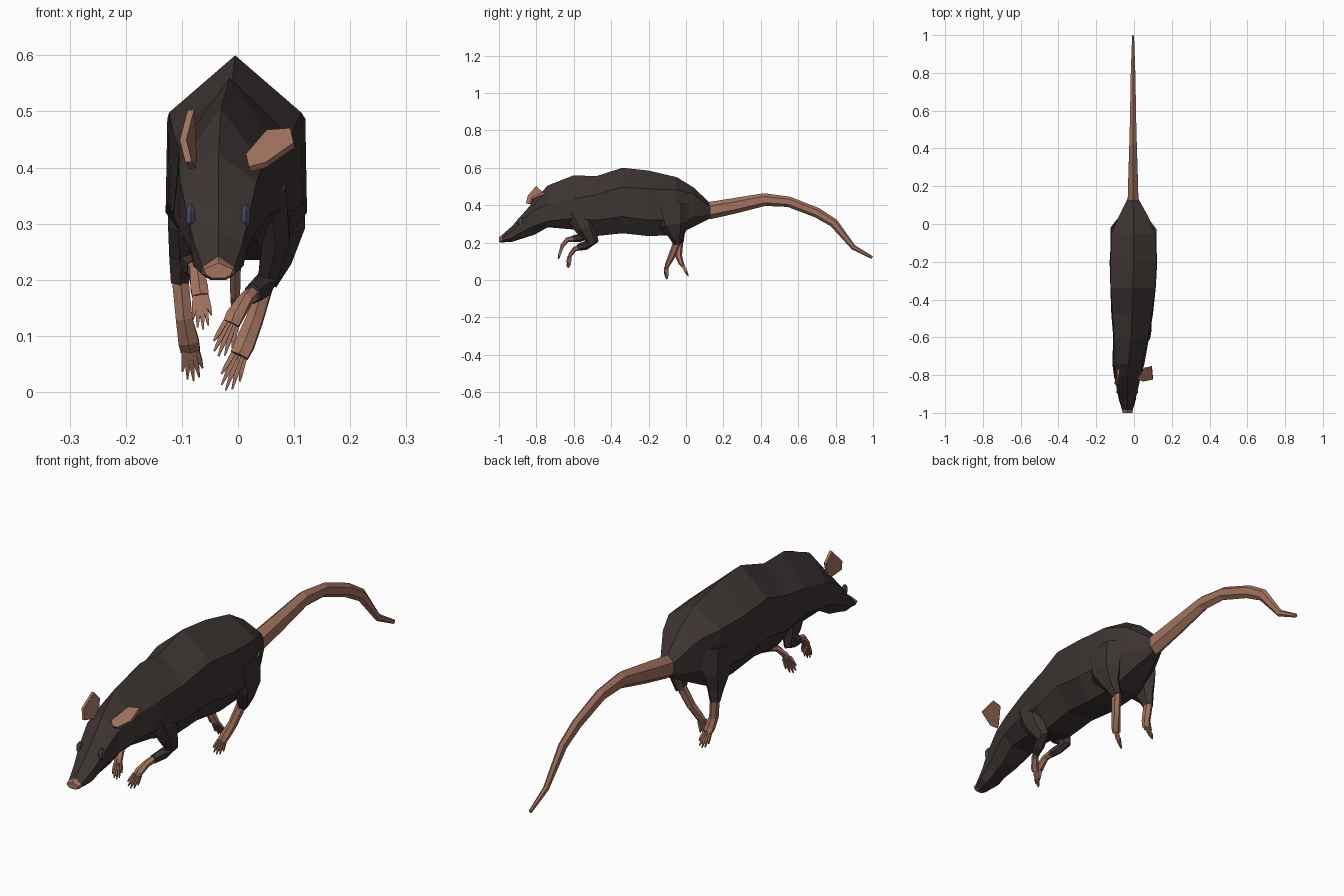
import bpy, bmesh, math
from mathutils import Vector as V


def material(name, rgb):
    m = bpy.data.materials.new(name)
    m.diffuse_color = (*rgb, 1)
    return m


FUR = material("dark_fur", (0.045, 0.034, 0.032))
SKIN = material("bare_skin", (0.36, 0.17, 0.115))
EYE = material("eye_dark", (0.07, 0.075, 0.12))


def build(name, mat, lofts):
    """Each loft is a list of rings with equal point counts, capped at both ends."""
    bm = bmesh.new()
    for rings in lofts:
        vs = [[bm.verts.new(p) for p in r] for r in rings]
        n = len(vs[0])
        for a, b in zip(vs, vs[1:]):
            for i in range(n):
                j = (i + 1) % n
                bm.faces.new((a[i], a[j], b[j], b[i]))
        bm.faces.new(vs[0])
        bm.faces.new(vs[-1])
    bmesh.ops.recalc_face_normals(bm, faces=bm.faces)
    me = bpy.data.meshes.new(name)
    bm.to_mesh(me)
    bm.free()
    me.materials.append(mat)
    ob = bpy.data.objects.new(name, me)
    bpy.context.collection.objects.link(ob)
    return ob


def tube(path, n=6):
    """Rings along a path of (x, y, z, side radius, other radius)."""
    pts = [V(p[:3]) for p in path]
    rings = []
    for k, p in enumerate(path):
        t = (pts[min(k + 1, len(pts) - 1)] - pts[max(k - 1, 0)]).normalized()
        side = (V((1, 0, 0)) - t * t.x).normalized()
        up = side.cross(t)
        ring = []
        for i in range(n):
            a = 2 * math.pi * (i + 0.5) / n
            ring.append(pts[k] + side * math.cos(a) * p[3] + up * math.sin(a) * p[4])
        rings.append(ring)
    return rings


def body_ring(y, cx, top, wu, zu, wl, zl, bot):
    zb = bot
    half = [(wu, zu), (wl, zl), (wl * 0.5, zb)]
    pts = [(0, top)] + half + [(-x, z) for x, z in reversed(half)]
    return [(cx + x, y, z) for x, z in pts]


# Body and head: y, centre x, top, upper half width and z, lower half width and z, bottom
sections = [
    (-.985, -.035, .240, .028, .222, .028, .210, .201),
    (-.93, -.035, .288, .042, .262, .045, .225, .204),
    (-.88, -.035, .345, .055, .315, .050, .255, .220),
    (-.81, -.035, .425, .068, .375, .070, .290, .242),
    (-.74, -.030, .505, .075, .405, .085, .315, .282),
    (-.60, -.015, .560, .090, .435, .095, .330, .270),
    (-.48, -.010, .555, .104, .455, .110, .320, .235),
    (-.34, -.005, .600, .118, .498, .120, .340, .250),
    (-.20, -.003, .585, .123, .487, .126, .320, .235),
    (-.05, -.003, .550, .115, .482, .117, .320, .240),
    (.04, -.003, .495, .078, .460, .078, .340, .285),
    (.13, -.005, .410, .028, .390, .030, .350, .330),
]
build("body_and_head", FUR, [[body_ring(*s) for s in sections]])

# Nose tip
build("nose", SKIN, [[body_ring(-1.0, -.035, .230, .026, .219, .022, .209, .203),
                      body_ring(-.984, -.035, .241, .029, .222, .029, .210, .200)]])

# Tail
build("tail", SKIN, [tube([
    (-.005, .12, .37, .033, .046), (-.005, .25, .395, .029, .042),
    (-.005, .42, .43, .023, .034), (-.005, .55, .418, .019, .028),
    (-.005, .70, .36, .016, .027), (-.005, .79, .305, .014, .024),
    (-.005, .895, .175, .010, .014), (-.005, .995, .12, .006, .008)])])

# Eyes
for x, name in ((.014, "right_eye"), (-.084, "left_eye")):
    build(name, EYE, [tube([(x, -.885, .292, .003, .006), (x, -.885, .303, .009, .017),
                            (x, -.885, .323, .009, .017), (x, -.885, .334, .003, .006)])])

# Ears, thin folded sheets
ears = {
    "right_ear": [(.015, -.82, .42), (.052, -.765, .463), (.094, -.755, .466),
                  (.1, -.82, .44), (.05, -.83, .405), (.02, -.82, .397)],
    "left_ear": [(-.088, -.855, .41), (-.098, -.845, .45), (-.084, -.80, .503),
                 (-.082, -.765, .465), (-.078, -.785, .395)],
}
for name, outline in ears.items():
    me = bpy.data.meshes.new(name)
    me.from_pydata(outline, [], [list(range(len(outline)))])
    me.materials.append(SKIN)
    ob = bpy.data.objects.new(name, me)
    bpy.context.collection.objects.link(ob)
    sol = ob.modifiers.new("thickness", "SOLIDIFY")
    sol.thickness = .012
    sol.offset = 0

# Furry upper legs
upper_legs = {
    "right_thigh": [(.075, -.08, .40, .050, .11), (.085, -.07, .30, .040, .085),
                    (.070, -.055, .24, .030, .040), (.052, -.045, .195, .020, .022)],
    "left_thigh": [(-.080, -.08, .40, .050, .11), (-.092, -.06, .30, .038, .085),
                   (-.100, -.045, .24, .026, .040), (-.104, -.035, .195, .018, .022)],
    "right_arm": [(.055, -.57, .37, .035, .08), (.068, -.54, .28, .028, .055),
                  (.054, -.50, .205, .021, .033), (.040, -.535, .185, .019, .024),
                  (.026, -.575, .175, .016, .019)],
    "left_arm": [(-.075, -.58, .37, .035, .08), (-.085, -.55, .29, .026, .055),
                 (-.088, -.53, .235, .019, .030), (-.082, -.57, .225, .018, .022),
                 (-.077, -.605, .220, .015, .018)],
}
for name, path in upper_legs.items():
    build(name, FUR, [tube(path)])


def foot(name, path, tip, spread):
    """Bare lower leg with five fanned toes reaching towards tip."""
    lofts = [tube(path)]
    end, tip, spread = V(path[-1][:3]), V(tip), V(spread)
    for i in (-2, -1, 0, 1, 2):
        base = end + spread * i * .5
        reach = 1 - .09 * i * i
        toe = base.lerp(tip + spread * i, reach)
        knuckle = base.lerp(toe, .55) + (end - V(path[-2][:3])).normalized() * .004
        rows = [(*base, .006, .007), (*knuckle, .0055, .006), (*toe, .002, .0025)]
        lofts.append(tube(rows, 4))
    build(name, SKIN, lofts)


# Lower legs and paws
foot("right_hind_foot", [(.053, -.045, .212, .018, .021), (.030, -.075, .13, .017, .019),
                         (.012, -.098, .085, .020, .014), (.002, -.105, .065, .019, .010)],
     (-.022, -.105, .003), (.010, .006, -.004))
foot("left_hind_foot", [(-.104, -.035, .212, .017, .021), (-.096, -.040, .13, .017, .019),
                        (-.088, -.026, .09, .021, .014), (-.085, -.015, .075, .020, .010)],
     (-.079, .012, .020), (.011, .003, .002))
foot("right_front_paw", [(.030, -.560, .178, .014, .017), (.014, -.595, .165, .014, .013),
                         (-.006, -.618, .135, .018, .011), (-.012, -.622, .122, .017, .009)],
     (-.035, -.632, .064), (.010, .006, -.004))
foot("left_front_paw", [(-.078, -.595, .222, .014, .017), (-.074, -.635, .215, .014, .013),
                        (-.069, -.660, .185, .018, .011), (-.067, -.665, .172, .017, .009)],
     (-.062, -.682, .112), (.010, .004, .002))
